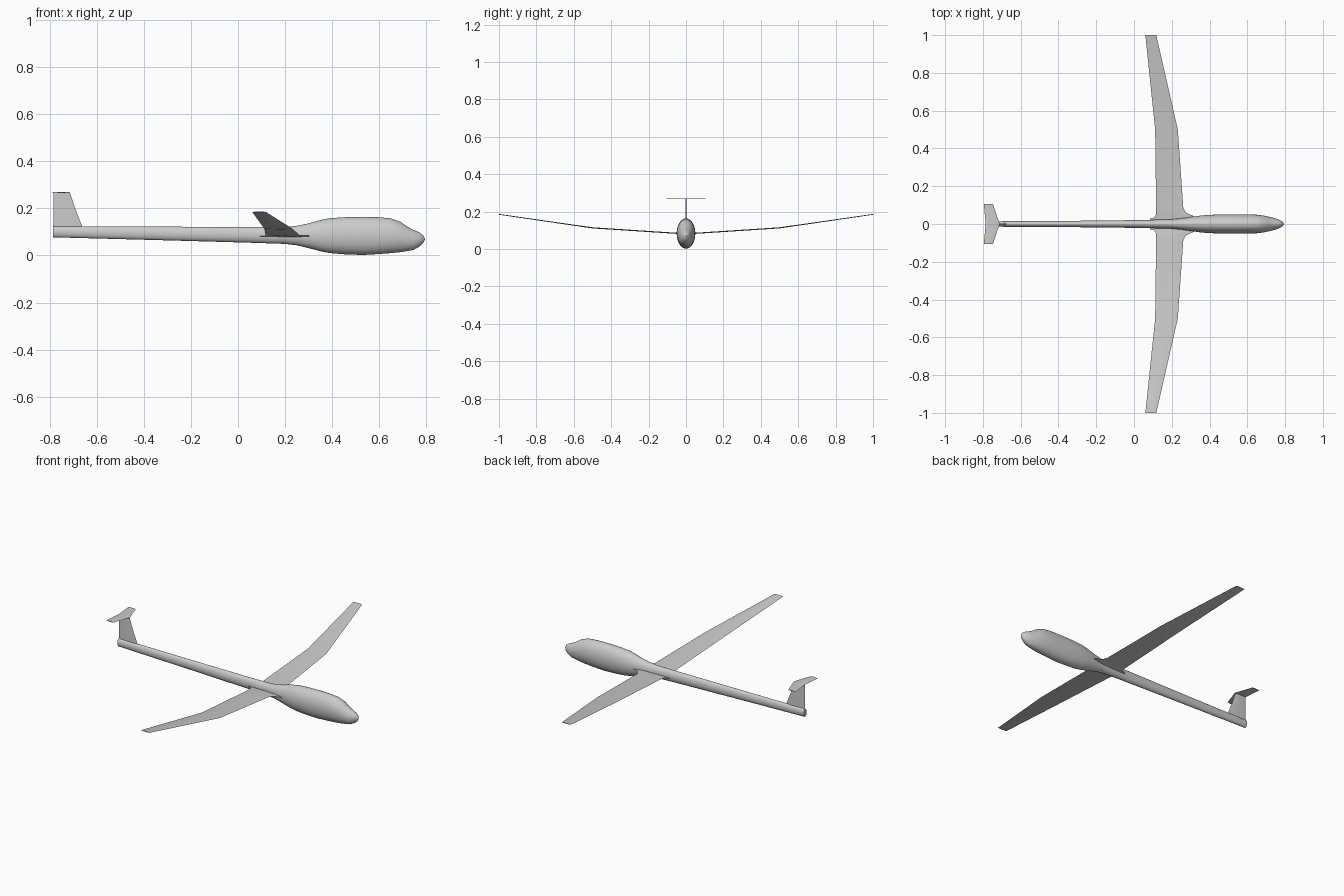
import bpy, bmesh
from math import cos, sin, pi
from mathutils import Vector


def loft(name, rings, angle=0.6):
    """Skin a list of closed rings and cap both ends."""
    bm = bmesh.new()
    loops = [[bm.verts.new(p) for p in ring] for ring in rings]
    n = len(loops[0])
    for a, b in zip(loops, loops[1:]):
        for i in range(n):
            j = (i + 1) % n
            bm.faces.new((a[i], a[j], b[j], b[i]))
    bm.faces.new(loops[0])
    bm.faces.new(loops[-1])
    bmesh.ops.recalc_face_normals(bm, faces=bm.faces)
    mesh = bpy.data.meshes.new(name)
    bm.to_mesh(mesh)
    bm.free()
    obj = bpy.data.objects.new(name, mesh)
    bpy.context.collection.objects.link(obj)
    bpy.ops.object.select_all(action='DESELECT')
    obj.select_set(True)
    bpy.context.view_layer.objects.active = obj
    bpy.ops.object.shade_smooth_by_angle(angle=angle)
    return obj


def foil(te, le, thick):
    """Thin lens section from trailing edge to leading edge."""
    te, le, t = Vector(te), Vector(le), Vector(thick) / 2
    mid = te.lerp(le, 0.65)
    return [te, mid + t, le, mid - t]


# Fuselage: x, half width, bottom z, top z
SECTIONS = [
    (-0.785, 0.014, 0.077, 0.124), (-0.30, 0.017, 0.064, 0.122),
    (0.05, 0.021, 0.054, 0.121), (0.20, 0.025, 0.049, 0.121),
    (0.25, 0.030, 0.043, 0.126), (0.30, 0.037, 0.031, 0.136),
    (0.35, 0.044, 0.018, 0.150), (0.39, 0.048, 0.010, 0.158),
    (0.45, 0.050, 0.005, 0.162), (0.53, 0.050, 0.002, 0.164),
    (0.60, 0.050, 0.006, 0.162), (0.65, 0.049, 0.010, 0.157),
    (0.69, 0.044, 0.014, 0.143), (0.715, 0.038, 0.018, 0.125),
    (0.745, 0.031, 0.023, 0.108), (0.77, 0.022, 0.037, 0.098),
    (0.785, 0.013, 0.050, 0.087), (0.794, 0.002, 0.066, 0.072),
]
SIDES = 32
loft("fuselage", [
    [(x, w * cos(2 * pi * i / SIDES),
      (lo + hi) / 2 + (hi - lo) / 2 * sin(2 * pi * i / SIDES)) for i in range(SIDES)]
    for x, w, lo, hi in SECTIONS])

# Wing half with root fillet: y, trailing x, leading x, z
WING = [
    (0.000, 0.085, 0.345, 0.080), (0.028, 0.085, 0.340, 0.081),
    (0.034, 0.105, 0.330, 0.082), (0.043, 0.114, 0.315, 0.083),
    (0.052, 0.116, 0.292, 0.084), (0.062, 0.117, 0.274, 0.085),
    (0.085, 0.117, 0.261, 0.086), (0.50, 0.112, 0.232, 0.113),
    (1.00, 0.060, 0.118, 0.185),
]
for side, sign in (("left", 1), ("right", -1)):
    loft(side + "_wing", [
        foil((te, sign * y, z), (le, sign * y, z), (0, 0, 0.006 if y < 0.9 else 0.004))
        for y, te, le, z in WING], angle=0.1)

# Tail fin
loft("tail_fin", [foil((-0.784, 0, z), (le, 0, z), (0, 0.007, 0))
                  for z, le in ((0.10, -0.655), (0.122, -0.661),
                                (0.20, -0.692), (0.268, -0.714))])

# Tailplane on top of the fin
loft("tailplane", [foil((te, y, 0.268), (le, y, 0.268), (0, 0, 0.004))
                   for y, te, le in ((-0.105, -0.795, -0.747), (0, -0.785, -0.711),
                                     (0.105, -0.795, -0.747))], angle=0.1)
